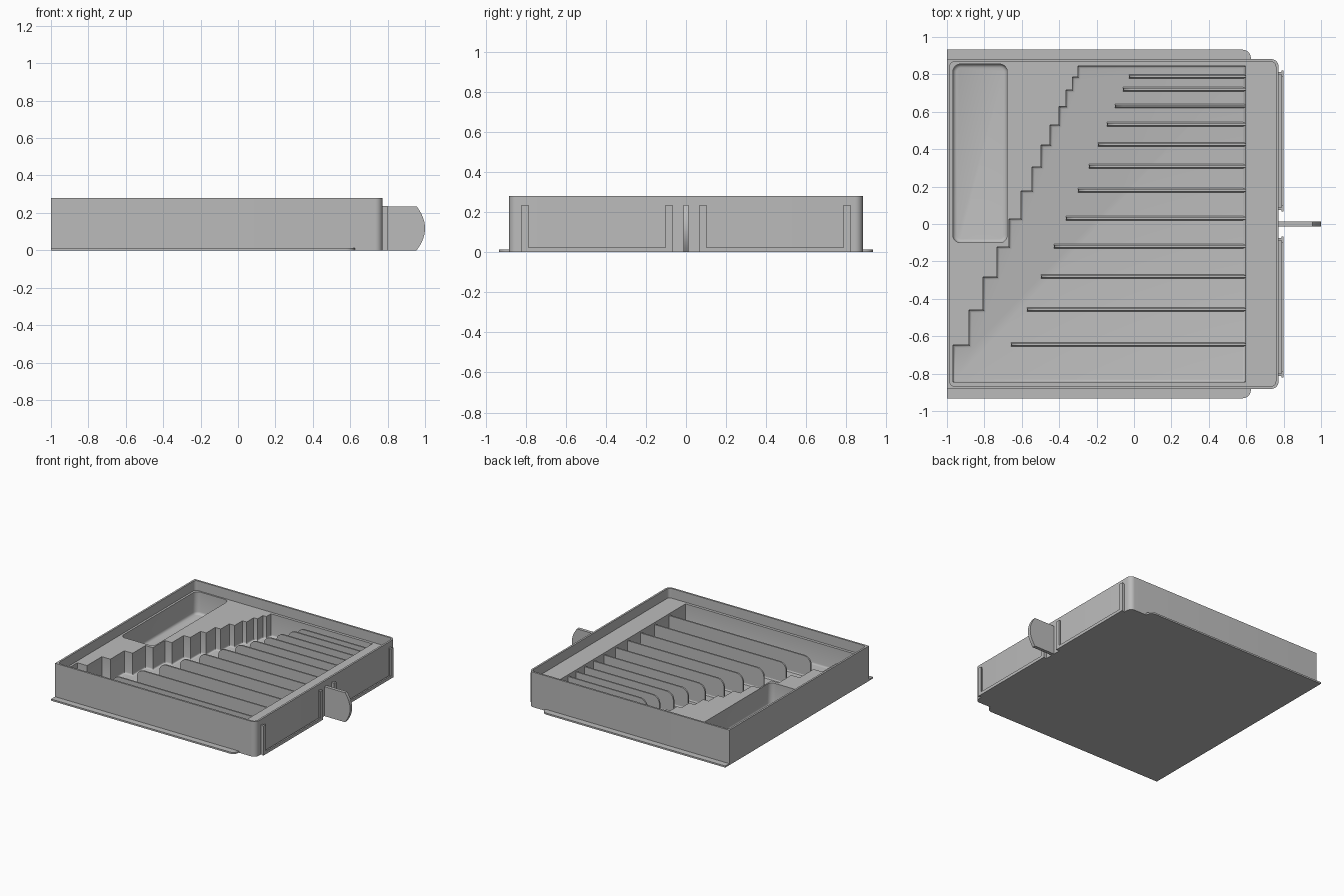
import bpy, bmesh, math
from mathutils import Matrix, Vector

if "Cube" in bpy.data.objects:
    bpy.data.objects.remove(bpy.data.objects["Cube"], do_unlink=True)

grey = bpy.data.materials.new("plain grey")
grey.use_nodes = True
grey.diffuse_color = (0.5, 0.5, 0.5, 1)
grey.node_tree.nodes["Principled BSDF"].inputs["Base Color"].default_value = (0.5, 0.5, 0.5, 1)

FLOOR, DECK, TOP = 0.025, 0.203, 0.28
XZ = Matrix(((1, 0, 0), (0, 0, -1), (0, 1, 0)))   # profile in x-z, depth along -y
YZ = Matrix(((0, 0, 1), (1, 0, 0), (0, 1, 0)))    # profile in y-z, depth along x


def prism(name, pts, lo, hi, frame=Matrix.Identity(3), fillet=0):
    """Extrude a closed profile; fillet rounds the edges of its lower end."""
    bm = bmesh.new()
    base = bm.faces.new([bm.verts.new((a, b, lo)) for a, b in pts])
    top = bmesh.ops.extrude_face_region(bm, geom=[base])["geom"]
    bmesh.ops.translate(bm, verts=[v for v in top if isinstance(v, bmesh.types.BMVert)],
                        vec=(0, 0, hi - lo))
    bmesh.ops.recalc_face_normals(bm, faces=bm.faces)
    if fillet:
        edges = [e for e in bm.edges if all(abs(v.co.z - lo) < 1e-6 for v in e.verts)]
        bmesh.ops.bevel(bm, geom=edges, offset=fillet, segments=3, profile=0.5,
                        affect='EDGES', clamp_overlap=True)
    for v in bm.verts:
        v.co = frame @ v.co
    bmesh.ops.recalc_face_normals(bm, faces=bm.faces)
    mesh = bpy.data.meshes.new(name)
    bm.to_mesh(mesh)
    bm.free()
    mesh.materials.append(grey)
    obj = bpy.data.objects.new(name, mesh)
    bpy.context.collection.objects.link(obj)
    return obj


def rounded(x0, x1, y0, y1, left=0, right=0):
    """Rectangle outline with separate radii for its left and right corners."""
    pts = []
    for x, y, sx, sy, r, start in ((x1, y0, -1, 1, right, 270), (x1, y1, -1, -1, right, 0),
                                   (x0, y1, 1, -1, left, 90), (x0, y0, 1, 1, left, 180)):
        if not r:
            pts.append((x, y))
            continue
        for i in range(7):
            a = math.radians(start + 15 * i)
            pts.append((x + sx * r + r * math.cos(a), y + sy * r + r * math.sin(a)))
    return pts


def cut(obj, cutter):
    mod = obj.modifiers.new("cut", 'BOOLEAN')
    mod.operation, mod.solver, mod.object = 'DIFFERENCE', 'EXACT', cutter
    deps = bpy.context.evaluated_depsgraph_get()
    mesh = bpy.data.meshes.new_from_object(obj.evaluated_get(deps))
    obj.modifiers.clear()
    obj.data = mesh
    bpy.data.objects.remove(cutter, do_unlink=True)


# Stepped rows, back to front: row boundaries and left end of each row
row_y = [0.845, 0.786, 0.717, 0.628, 0.53, 0.422, 0.306, 0.177, 0.028,
         -0.122, -0.284, -0.46, -0.647, -0.845]
row_x = [-0.3, -0.33, -0.363, -0.4, -0.448, -0.496, -0.545, -0.604, -0.667,
         -0.732, -0.806, -0.882, -0.967]
divider_x = [-0.024, -0.056, -0.099, -0.142, -0.19, -0.238, -0.297, -0.361,
             -0.425, -0.495, -0.57, -0.655]
POCKET_END = 0.596

# Tray body with rim recess, stepped pocket and side bin
tray = prism("tray_body", rounded(-1, 0.773, -0.882, 0.882, right=0.04), 0, TOP)
cut(tray, prism("rim_cutter", rounded(-0.985, 0.758, -0.867, 0.867, 0.025, 0.025), DECK, 0.4))
steps = [(POCKET_END, row_y[-1]), (POCKET_END, row_y[0])]
for i, x in enumerate(row_x):
    steps += [(x, row_y[i]), (x, row_y[i + 1])]
cut(tray, prism("pocket_cutter", steps, FLOOR, 0.4, fillet=0.014))
cut(tray, prism("bin_cutter", rounded(-0.968, -0.678, -0.1, 0.855, 0.04, 0.04),
                FLOOR, 0.4, fillet=0.02))

# Base flange along both long sides
prism("base_flange", rounded(-1, 0.625, -0.932, 0.932, right=0.045), 0, 0.013)

# Dividers with a rounded free end and a flared foot
HEIGHT, ROUND = 0.188, 0.06
for i, x in enumerate(divider_x):
    y = row_y[i + 1] + 0.003
    profile = [(x, FLOOR - 0.005), (POCKET_END + 0.005, FLOOR - 0.005), (POCKET_END + 0.005, HEIGHT)]
    for k in range(9):
        a = math.radians(90 + 90 * k / 8)
        profile.append((x + ROUND + ROUND * math.cos(a), HEIGHT - ROUND + ROUND * math.sin(a)))
    prism(f"divider_{i + 1}", profile, -y - 0.006, -y + 0.006, XZ)
    foot = [(y - 0.014, FLOOR - 0.003), (y + 0.014, FLOOR - 0.003),
            (y + 0.008, FLOOR + 0.004), (y + 0.005, FLOOR + 0.013),
            (y - 0.005, FLOOR + 0.013), (y - 0.008, FLOOR + 0.004)]
    prism(f"divider_foot_{i + 1}", foot, x - 0.003, POCKET_END + 0.003, YZ)

# Pull tab with a curved outer edge
tab = [(0.76, 0), (0.955, 0)]
for k in range(1, 12):
    t = k / 12
    tab.append((0.955 + 0.045 * (1 - (2 * t - 1) ** 2), 0.235 * t))
tab += [(0.955, 0.235), (0.76, 0.235)]
prism("pull_tab", tab, -0.013, 0.013, XZ)

# Label holders: a U-shaped lip standing off the end wall on spacers
for side, s in (("front", -1), ("back", 1)):
    a, b, w, h, bar = 0.068, 0.82, 0.034, 0.236, 0.024
    lip = [(a, 0), (b, 0), (b, h), (b - w, h), (b - w, bar), (a + w, bar), (a + w, h), (a, h)]
    prism(f"{side}_label_lip", [(s * y, z) for y, z in lip], 0.788, 0.8, YZ)
    w, bar, a, b = 0.014, 0.012, a + 0.006, b - 0.006
    gap = [(a, 0), (b, 0), (b, h), (b - w, h), (b - w, bar), (a + w, bar), (a + w, h), (a, h)]
    prism(f"{side}_label_spacer", [(s * y, z) for y, z in gap], 0.77, 0.789, YZ)

# Smooth the fillets and rounded corners, keep hard edges crisp
bpy.ops.object.select_all(action='DESELECT')
for obj in bpy.context.collection.objects:
    if obj.type == 'MESH':
        obj.select_set(True)
bpy.context.view_layer.objects.active = tray
bpy.ops.object.shade_smooth_by_angle(angle=math.radians(31))
